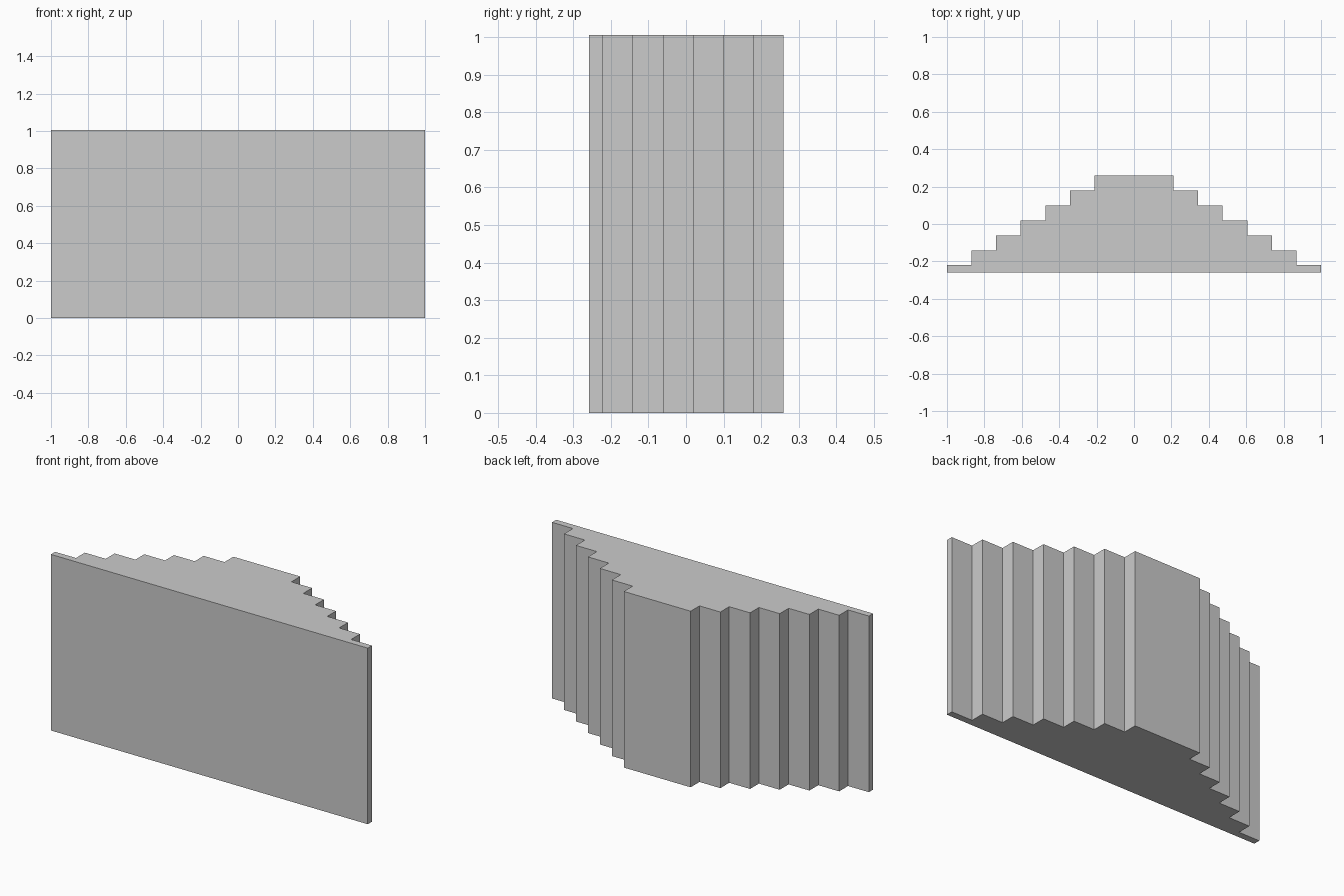
import bpy
import bmesh

cube = bpy.data.objects.get("Cube")
if cube:
    bpy.data.objects.remove(cube, do_unlink=True)

HEIGHT = 1.005
HALF_DEPTH = 0.2585
FIRST_DEPTH = 0.038   # thin front slab
STEP_DEPTH = 0.08     # each following step
STEP_WIDTH = 0.1315   # inset per step on both sides
STEPS = 7

# Plain grey material
grey = bpy.data.materials.new("plain grey")
grey.use_nodes = True
colour = (0.6, 0.6, 0.6, 1)
grey.diffuse_color = colour
grey.node_tree.nodes["Principled BSDF"].inputs["Base Color"].default_value = colour

# Stepped outline: right half, then its mirror
half = []
y = -HALF_DEPTH
for i in range(STEPS):
    x = 1 - i * STEP_WIDTH
    y_next = -HALF_DEPTH + FIRST_DEPTH + i * STEP_DEPTH
    half += [(x, y), (x, y_next)]
    y = y_next
outline = half + [(-x, y) for x, y in reversed(half)]

# Stepped block: outline extruded upwards
bm = bmesh.new()
base = bm.faces.new([bm.verts.new((x, y, 0)) for x, y in outline])
top = bmesh.ops.extrude_face_region(bm, geom=[base], use_keep_orig=True)["geom"]
bmesh.ops.translate(bm, vec=(0, 0, HEIGHT),
                    verts=[v for v in top if isinstance(v, bmesh.types.BMVert)])
bmesh.ops.recalc_face_normals(bm, faces=bm.faces)
mesh = bpy.data.meshes.new("stepped_block")
bm.to_mesh(mesh)
bm.free()
mesh.materials.append(grey)
block = bpy.data.objects.new("stepped_block", mesh)
bpy.context.collection.objects.link(block)
